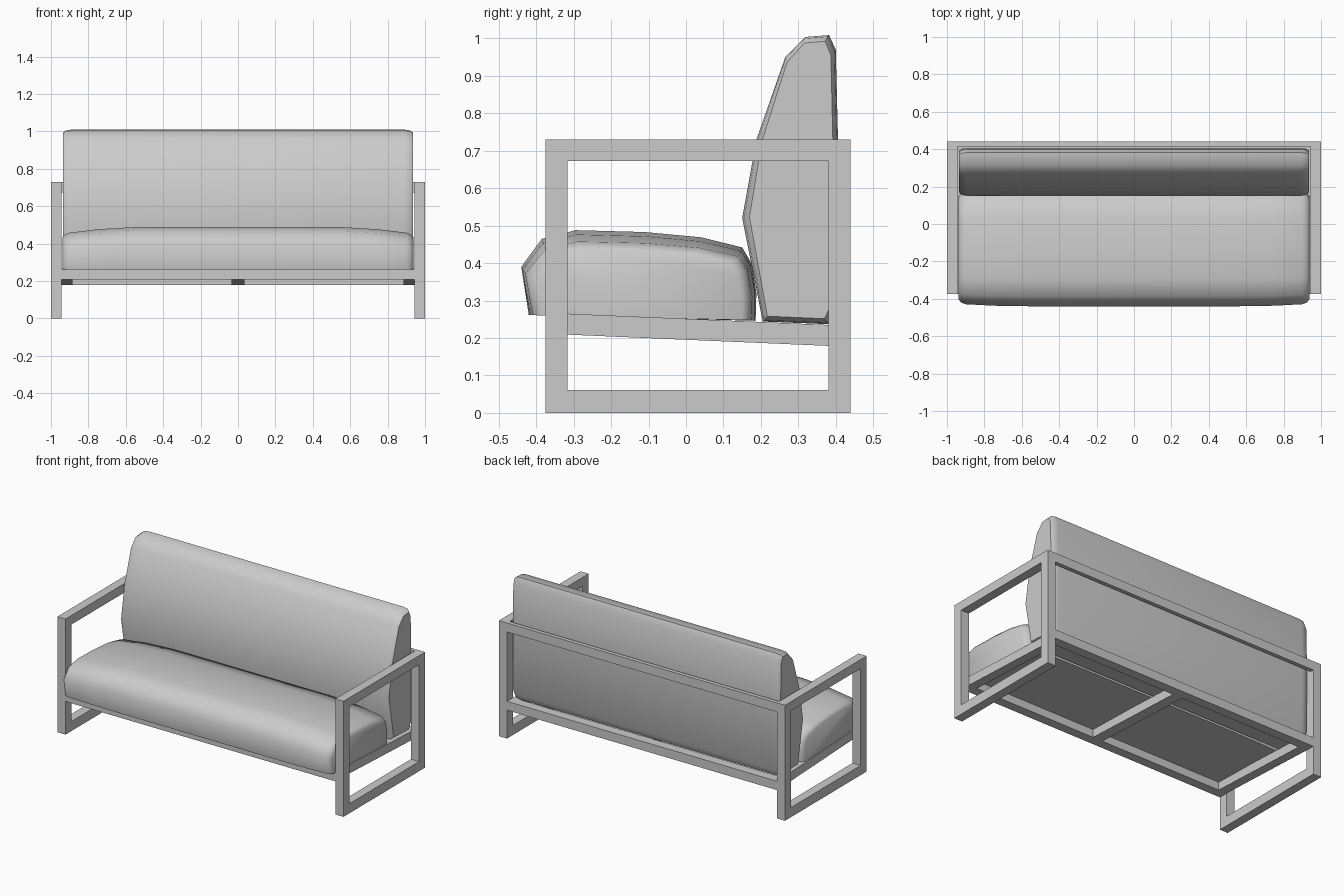
import bpy, bmesh, math

if "Cube" in bpy.data.objects:
    bpy.data.objects.remove(bpy.data.objects["Cube"])


def finish(name, bm, smooth=False):
    bmesh.ops.recalc_face_normals(bm, faces=bm.faces)
    mesh = bpy.data.meshes.new(name)
    bm.to_mesh(mesh)
    bm.free()
    ob = bpy.data.objects.new(name, mesh)
    bpy.context.collection.objects.link(ob)
    if smooth:
        bpy.ops.object.select_all(action='DESELECT')
        bpy.context.view_layer.objects.active = ob
        ob.select_set(True)
        bpy.ops.object.shade_smooth_by_angle(angle=math.radians(50))
    return ob


def loft(name, profile, stations, pivot, smooth=False):
    """Sweep a (y, z) profile along x; each station is (x, y scale, z scale)."""
    bm = bmesh.new()
    py, pz = pivot
    rings = [[bm.verts.new((x, py + (y - py) * sy, pz + (z - pz) * sz)) for y, z in profile]
             for x, sy, sz in stations]
    n = len(profile)
    for a, b in zip(rings, rings[1:]):
        for i in range(n):
            j = (i + 1) % n
            bm.faces.new((a[i], a[j], b[j], b[i]))
    bm.faces.new(rings[0])
    bm.faces.new(rings[-1])
    return finish(name, bm, smooth)


def bar(name, x0, x1, profile):
    return loft(name, profile, [(x0, 1, 1), (x1, 1, 1)], (0, 0))


def rect(y0, y1, z0, z1):
    return [(y0, z0), (y1, z0), (y1, z1), (y0, z1)]


def mirrored(half):
    return [(-x, a, b) for x, a, b in reversed(half)] + half


FRONT, FRONT_IN, BACK_IN, BACK = -0.375, -0.316, 0.38, 0.44
slope = [(FRONT_IN, 0.209), (BACK_IN, 0.179), (BACK_IN, 0.235), (FRONT_IN, 0.265)]

# Side frames and sloping side rails under the seat
for side, s in (("left", -1), ("right", 1)):
    x0, x1 = s * 0.943, s * 1.0
    bar(side + "_front_leg", x0, x1, rect(FRONT, FRONT_IN, 0, 0.73))
    bar(side + "_back_leg", x0, x1, rect(BACK_IN, BACK, 0, 0.73))
    bar(side + "_armrest", x0, x1, rect(FRONT_IN, BACK_IN, 0.673, 0.73))
    bar(side + "_floor_rail", x0, x1, rect(FRONT_IN, BACK_IN, 0, 0.061))
    bar(side + "_seat_rail", s * 0.885, s * 0.943, slope)

# Cross rails
bar("centre_seat_rail", -0.034, 0.034, slope)
bar("front_rail", -0.943, 0.943, rect(FRONT, FRONT_IN, 0.209, 0.266))
bar("lower_back_rail", -0.943, 0.943, rect(BACK_IN, BACK, 0.179, 0.235))
bar("upper_back_rail", -0.943, 0.943, rect(0.415, BACK, 0.673, 0.73))

# Seat cushion, crowned in the middle
seat = [(-0.42, 0.262), (-0.44, 0.39), (-0.385, 0.465), (-0.295, 0.488), (-0.11, 0.483),
        (0.04, 0.469), (0.15, 0.442), (0.175, 0.40), (0.188, 0.32), (0.186, 0.246)]
loft("seat_cushion", seat,
     mirrored([(0.55, 1, 1), (0.75, 0.99, 0.95), (0.90, 0.965, 0.87), (0.925, 0.935, 0.83), (0.938, 0.88, 0.77)]),
     (-0.125, 0.255), True)

# Back cushion, wedge shaped
back = [(0.205, 0.244), (0.19, 0.32), (0.15, 0.52), (0.188, 0.73), (0.265, 0.95), (0.318, 1.004),
        (0.382, 1.009), (0.40, 0.97), (0.406, 0.73), (0.403, 0.28), (0.38, 0.237)]
loft("back_cushion", back,
     mirrored([(0.89, 1, 1), (0.92, 0.965, 0.99), (0.936, 0.87, 0.96)]),
     (0.30, 0.60), True)
